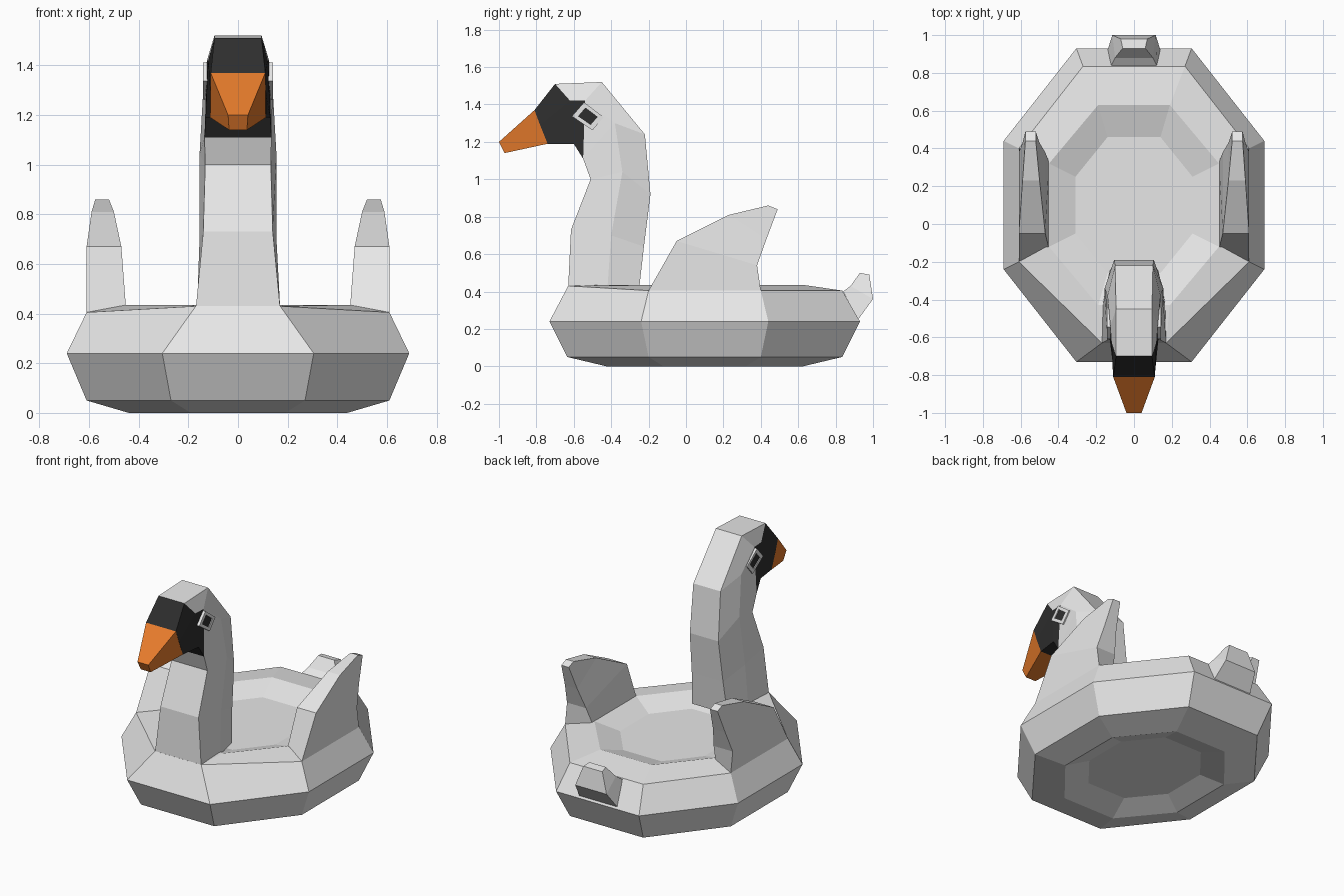
import bpy
import bmesh

cube = bpy.data.objects.get("Cube")
if cube:
    bpy.data.objects.remove(cube)


def material(name, r, g, b):
    m = bpy.data.materials.new(name)
    m.use_nodes = True
    m.diffuse_color = (r, g, b, 1)
    m.node_tree.nodes["Principled BSDF"].inputs["Base Color"].default_value = (r, g, b, 1)
    return m


white = material("feather white", 0.8, 0.8, 0.8)
black = material("face black", 0.027, 0.027, 0.027)
orange = material("beak orange", 0.8, 0.2, 0.025)


def loft(name, rings, mats, paint=None):
    """Bridge closed rings, cap both ends; paint(span, side) picks the material."""
    paint = paint or (lambda span, side: 0)
    bm = bmesh.new()
    loops = [[bm.verts.new(p) for p in ring] for ring in rings]
    n = len(rings[0])
    for span, (a, b) in enumerate(zip(loops, loops[1:])):
        for i in range(n):
            j = (i + 1) % n
            bm.faces.new((a[i], a[j], b[j], b[i])).material_index = paint(span, i)
    bm.faces.new(loops[0][::-1]).material_index = paint(0, 0)
    bm.faces.new(loops[-1]).material_index = paint(len(rings) - 1, 0)
    bmesh.ops.remove_doubles(bm, verts=bm.verts, dist=0.0005)
    bmesh.ops.recalc_face_normals(bm, faces=bm.faces)
    mesh = bpy.data.meshes.new(name)
    bm.to_mesh(mesh)
    bm.free()
    for m in mats:
        mesh.materials.append(m)
    obj = bpy.data.objects.new(name, mesh)
    bpy.context.collection.objects.link(obj)
    return obj


# Hull: stretched octagon rings from the underside recess round to the seat floor
def octagon(hx, hy, cx, cy, z, mid=0.1):
    quarter = [(cx, -hy), (hx, -cy), (hx, cy), (cx, hy)]
    pts = quarter + [(-x, y) for x, y in reversed(quarter)]
    return [(x, y + mid, z) for x, y in pts]


rim = octagon(0.61, 0.735, 0.27, 0.30, 0.405)
rim[0], rim[-1] = (0.17, -0.63, 0.43), (-0.17, -0.63, 0.43)  # front runs up into the neck
loft("hull", [
    octagon(0.31, 0.36, 0.14, 0.15, 0.05),
    octagon(0.44, 0.525, 0.19, 0.22, 0.0),
    octagon(0.61, 0.735, 0.27, 0.30, 0.05),
    octagon(0.69, 0.83, 0.305, 0.34, 0.24),
    rim,
    octagon(0.45, 0.53, 0.19, 0.22, 0.435),
    octagon(0.31, 0.36, 0.14, 0.15, 0.38),
], [white])


# Neck and head: six-sided sections given as front, middle and back (x, y, z)
def section(front, middle, back):
    half = [front, middle, back]
    return half + [(-x, y, z) for x, y, z in reversed(half)]


def face_paint(span, side):
    return int(span >= 5 or (span == 4 and side in (0, 4, 5)))


loft("neck_and_head", [
    section((0.17, -0.63, 0.42), (0.165, -0.42, 0.42), (0.13, -0.25, 0.42)),
    section((0.14, -0.615, 0.73), (0.155, -0.40, 0.70), (0.115, -0.225, 0.64)),
    section((0.132, -0.51, 1.0), (0.155, -0.34, 1.04), (0.105, -0.19, 0.92)),
    section((0.135, -0.55, 1.11), (0.14, -0.38, 1.30), (0.10, -0.22, 1.24)),
    section((0.135, -0.55, 1.11), (0.125, -0.54, 1.42), (0.095, -0.45, 1.52)),
    section((0.13, -0.60, 1.19), (0.12, -0.62, 1.42), (0.095, -0.70, 1.51)),
    section((0.112, -0.74, 1.19), (0.112, -0.78, 1.29), (0.11, -0.81, 1.37)),
], [white, black], face_paint)


# Beak: a tapering four-sided block
def quad(top, bottom):
    (xt, yt, zt), (xb, yb, zb) = top, bottom
    return [(xt, yt, zt), (xb, yb, zb), (-xb, yb, zb), (-xt, yt, zt)]


loft("beak", [
    quad((0.11, -0.81, 1.37), (0.112, -0.74, 1.19)),
    quad((0.04, -1.0, 1.20), (0.036, -0.97, 1.14)),
], [orange])

# Tail: upturned stub at the stern
loft("tail", [
    quad((0.12, 0.84, 0.40), (0.14, 0.92, 0.25)),
    quad((0.10, 0.88, 0.43), (0.115, 1.0, 0.36)),
    quad((0.06, 0.93, 0.50), (0.07, 0.98, 0.49)),
], [white])


# Wings: sections as leading (y, z), trailing (y, z), outer x, inner x
WING = [
    ((-0.20, 0.405), (0.40, 0.405), 0.61, 0.45),
    ((-0.05, 0.67), (0.38, 0.54), 0.61, 0.47),
    ((0.23, 0.81), (0.43, 0.68), 0.59, 0.50),
    ((0.44, 0.86), (0.49, 0.84), 0.575, 0.52),
]


def wing_ring(lead, trail, outer, inner, s):
    inset = 0.07 if lead[1] < 0.6 else 0.0
    return [(s * outer, *lead), (s * outer, *trail),
            (s * inner, trail[0] - inset, trail[1]), (s * inner, lead[0] + inset, lead[1])]


# Eyes: raised diamond frame round a dark pupil
DIAMOND = [(-0.085, 0.0), (-0.02, 0.075), (0.085, -0.005), (0.025, -0.075)]


def eye_ring(x, size):
    return [(x, -0.525 + size * y, 1.337 + size * z) for y, z in DIAMOND]


for side, s in (("left", 1), ("right", -1)):
    loft(side + "_wing", [wing_ring(*w, s) for w in WING], [white])
    loft(side + "_eye", [
        eye_ring(s * 0.11, 1), eye_ring(s * 0.142, 1),
        eye_ring(s * 0.142, 0.62), eye_ring(s * 0.137, 0.62),
    ], [white, black], lambda span, i: int(span == 3))
